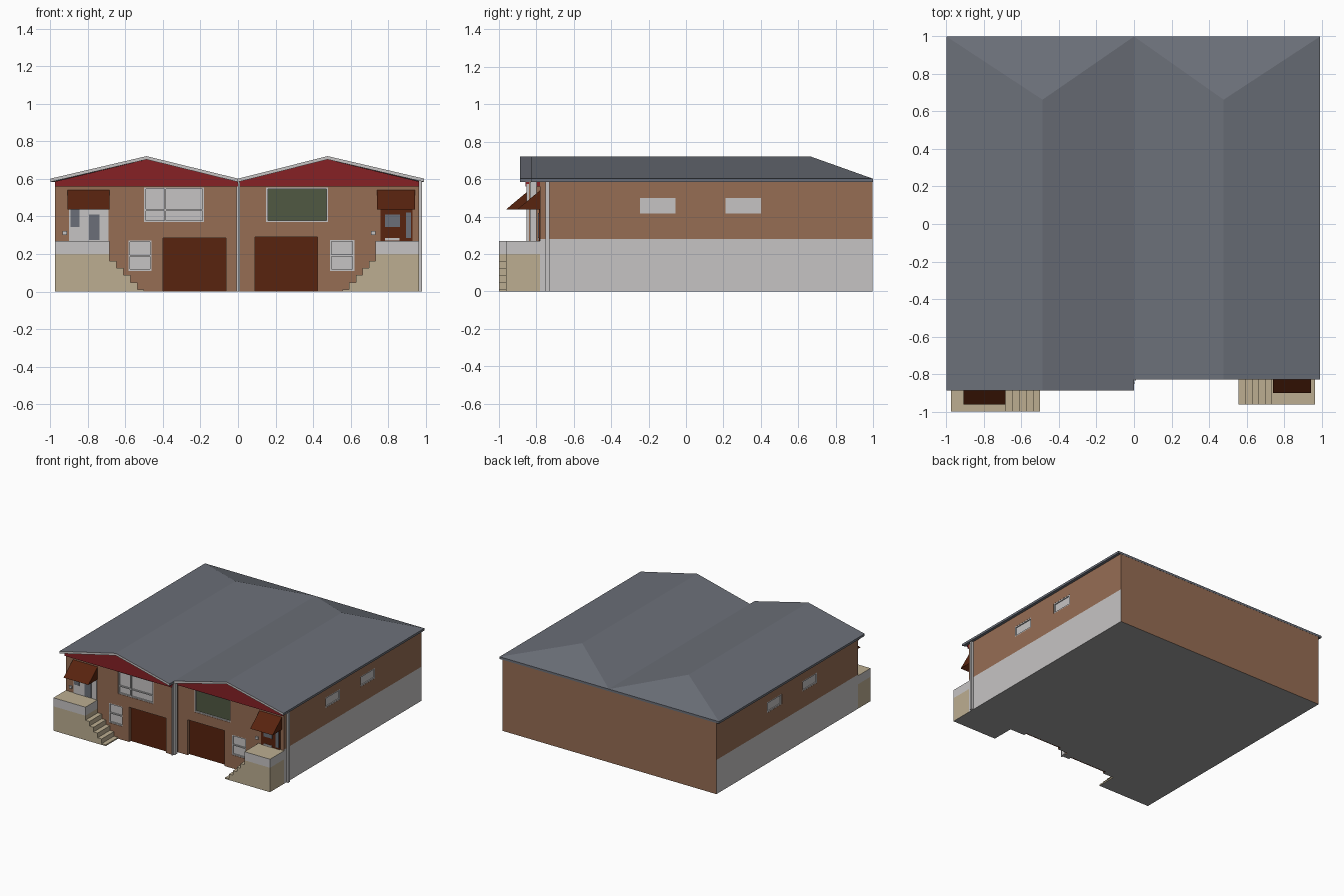
import bpy, bmesh
from mathutils import Vector

if "Cube" in bpy.data.objects:
    bpy.data.objects.remove(bpy.data.objects["Cube"])


def mat(name, r, g, b):
    m = bpy.data.materials.new(name)
    lin = [((c / 255 + 0.055) / 1.055) ** 2.4 for c in (r, g, b)]
    m.diffuse_color = (*lin, 1)
    m.use_nodes = True
    m.node_tree.nodes["Principled BSDF"].inputs["Base Color"].default_value = m.diffuse_color
    return m


BRICK = mat("brick", 150, 109, 84)
WHITE = mat("pale_grey", 198, 196, 196)
SLATE = mat("slate", 107, 111, 120)
RED = mat("dark_red", 134, 33, 37)
BROWN = mat("dark_brown", 88, 35, 14)
TAN = mat("tan", 188, 174, 145)
GREEN = mat("window_green", 80, 88, 66)
BASE = mat("base_grey", 160, 160, 160)


def finish(name, bm, *mats):
    bmesh.ops.recalc_face_normals(bm, faces=bm.faces)
    me = bpy.data.meshes.new(name)
    bm.to_mesh(me)
    bm.free()
    for m in mats:
        me.materials.append(m)
    ob = bpy.data.objects.new(name, me)
    bpy.context.collection.objects.link(ob)
    return ob


def add_prism(bm, pts, offset):
    """Extrude a flat polygon of 3D points along an offset."""
    f = bm.faces.new([bm.verts.new(p) for p in pts])
    ext = bmesh.ops.extrude_face_region(bm, geom=[f])["geom"]
    bmesh.ops.translate(bm, vec=offset, verts=[v for v in ext if isinstance(v, bmesh.types.BMVert)])


def prism(name, pts, offset, *mats):
    bm = bmesh.new()
    add_prism(bm, pts, Vector(offset))
    return finish(name, bm, *mats)


def add_box(bm, x0, x1, y0, y1, z0, z1):
    add_prism(bm, [(x0, y0, z0), (x1, y0, z0), (x1, y1, z0), (x0, y1, z0)], Vector((0, 0, z1 - z0)))


def box(name, b, m):
    bm = bmesh.new()
    add_box(bm, *b)
    return finish(name, bm, m)


YL, YR = -0.84, -0.78          # front wall of the left and right house
XL, XR = -0.975, 0.965         # outer walls

# openings: name, u0, u1, z0, z1 (u is x on the front, y on the sides)
FRONT = [("left_garage_door", -.40, -.065, 0, .285, YL), ("right_garage_door", .09, .425, 0, .29, YR),
         ("left_lower_window", -.585, -.46, .11, .272, YL), ("right_lower_window", .49, .62, .11, .275, YR),
         ("left_large_window", -.50, -.18, .37, .555, YL), ("right_large_window", .15, .48, .37, .555, YR)]
SIDE = [("left_front_side_window", -.305, -.115, XL), ("left_rear_side_window", .15, .34, XL),
        ("right_front_side_window", -.245, -.055, XR), ("right_rear_side_window", .21, .40, XR)]

# wall block, with recesses cut for doors and windows
body = prism("brick_walls", [(XL, YL, 0), (0, YL, 0), (0, YR, 0), (XR, YR, 0), (XR, .998, 0), (XL, .998, 0)],
             (0, 0, .588), BRICK, WHITE, BASE)
bm = bmesh.new()
for n, a, b, z0, z1, y in FRONT:
    depth = .03 if "garage" in n else .018
    add_box(bm, a, b, y - .05, y + depth, z0 - (.05 if z0 == 0 else 0), z1)
for n, a, b, x in SIDE:
    s = 1 if x > 0 else -1
    lo, hi = sorted((x - s * .015, x + s * .05))
    add_box(bm, lo, hi, a, b, .415, .50)
cutter = finish("opening_cutter", bm, BRICK)
cutter.hide_render = True
mod = body.modifiers.new("openings", 'BOOLEAN')
mod.operation, mod.solver, mod.object = 'DIFFERENCE', 'EXACT', cutter
me = bpy.data.meshes.new_from_object(body.evaluated_get(bpy.context.evaluated_depsgraph_get()))
body.modifiers.clear()
body.data = me
bpy.data.objects.remove(cutter)

# pale plinth on the two sides, grey underside
bm = bmesh.new()
bm.from_mesh(me)
bmesh.ops.bisect_plane(bm, geom=bm.verts[:] + bm.edges[:] + bm.faces[:],
                       plane_co=(0, 0, .28), plane_no=(0, 0, 1))
for f in bm.faces:
    c = f.calc_center_median()
    f.material_index = 0
    if c.z < .28 and abs(f.normal.x) > .9 and (c.x < XL + .002 or c.x > XR - .002):
        f.material_index = 1
    elif f.normal.z < -.9 and c.z < .001:
        f.material_index = 2
bm.to_mesh(me)
bm.free()


def frame(name, u0, u1, z0, z1, place, mullions, rail):
    """Window frame bars; place(u0, u1, z0, z1) gives box limits."""
    t = .009
    bm = bmesh.new()
    bars = [(u0, u1, z0, z0 + t), (u0, u1, z1 - t, z1), (u0, u0 + t, z0 + t, z1 - t), (u1 - t, u1, z0 + t, z1 - t)]
    bars += [(u0 + (u1 - u0) * k - t / 2, u0 + (u1 - u0) * k + t / 2, z0 + t, z1 - t) for k in mullions]
    if rail:
        zm = z0 + (z1 - z0) * rail
        bars.append((u0 + t, u1 - t, zm - t / 2, zm + t / 2))
    for b in bars:
        add_box(bm, *place(*b))
    finish(name, bm, WHITE)


# front doors of the garages and front windows
for n, a, b, z0, z1, y in FRONT:
    if "garage" in n:
        box(n, (a, b, y + .022, y + .029, z0, z1), BROWN)
        continue
    green = n == "right_large_window"
    box(n + "_pane", (a, b, y + .012, y + .017, z0, z1), GREEN if green else WHITE)
    frame(n + "_frame", a, b, z0, z1, lambda p, q, r, s: (p, q, y + .003, y + .012, r, s),
          [] if green or "lower" in n else [.35], 0 if green else (.5 if "lower" in n else .35))

# side windows
for n, a, b, x in SIDE:
    s = 1 if x > 0 else -1
    lo, hi = sorted((x - s * .014, x - s * .009))
    box(n + "_pane", (lo, hi, a, b, .415, .50), WHITE)
    lo, hi = sorted((x - s * .009, x - s * .001))
    frame(n + "_frame", a, b, .415, .50, lambda p, q, r, t: (lo, hi, p, q, r, t), [], 0)


# hipped-back, gable-front roof of each house, with pale front fascia
def roof(name, x0, x1, xr, yf):
    bm = bmesh.new()
    rings = []
    for dz in (0, -.018):
        rings.append([bm.verts.new((x, y, z + dz)) for x, y, z in (
            (x0, yf, .602), (xr, yf, .722), (x1, yf, .602), (x1, 1, .602), (xr, .663, .722), (x0, 1, .602))])
    for r in rings:
        for ids in ((0, 1, 4, 5), (1, 2, 3, 4), (3, 5, 4)):
            bm.faces.new([r[i] for i in ids])
    loop = [0, 1, 2, 3, 5]
    for i, j in zip(loop, loop[1:] + loop[:1]):
        f = bm.faces.new([rings[0][i], rings[0][j], rings[1][j], rings[1][i]])
        f.material_index = 1 if j in (1, 2) else 0
    finish(name, bm, SLATE, WHITE)


roof("left_roof", -1, 0, -.488, -.888)
roof("right_roof", 0, .992, .478, -.828)

# red gable boards
for n, x0, x1, xr, y in (("left_gable", XL, 0, -.488, YL), ("right_gable", 0, XR, .478, YR)):
    prism(n, [(x0, y - .018, .56), (x1, y - .018, .56), (x1, y - .018, .587),
              (xr, y - .018, .704), (x0, y - .018, .587)], (0, .018, 0), RED)


# porch block with steps; pale band round the top
def porch(name, outer, inner, foot, y0, y1):
    n = 5
    pts = [(outer, 0), (outer, .2), (inner, .2)]
    for i in range(n):
        xa, xb = (inner + (foot - inner) * k / n for k in (i, i + 1))
        z = .163 - .038 * i
        pts += [(xa, z), (xb, z)]
    pts.append((foot, 0))
    ob = prism(name + "_steps", [(x, y0, z) for x, z in pts], (0, y1 - y0, 0), TAN, BASE)
    for p in ob.data.polygons:
        p.material_index = 1 if p.normal.z < -.9 else 0
    x0, x1 = sorted((outer, inner))
    bm = bmesh.new()
    add_box(bm, x0, x1, y0, y1, .2, .27)
    bm.normal_update()
    top = finish(name + "_band", bm, WHITE, TAN)
    for p in top.data.polygons:
        p.material_index = 1 if p.normal.z > .9 else 0


porch("left_porch", XL, -.685, -.50, -1, YL)
porch("right_porch", XR, .733, .558, -.963, YR)

# sloped door awnings, open underneath
for n, x0, x1, y in (("left_awning", -.91, -.685, YL), ("right_awning", .742, .945, YR)):
    bm = bmesh.new()
    v = [[bm.verts.new((x, yy, z)) for yy, z in ((y, .54), (y - .122, .438), (y, .438))] for x in (x0, x1)]
    bm.faces.new((v[0][0], v[0][1], v[1][1], v[1][0]))
    for t in v:
        bm.faces.new(t)
    finish(n, bm, BROWN)


# entrance doors and their glass
def plate(name, x0, x1, z0, z1, y, layer, m):
    box(name, (x0, x1, y - .006 * layer, y - .006 * (layer - 1), z0, z1), m)


plate("left_entrance_door", -.90, -.69, .27, .50, YL, 1, WHITE)
plate("left_side_glass", -.893, -.845, .345, .47, YL, 2, SLATE)
plate("left_door_glass", -.795, -.738, .275, .41, YL, 2, SLATE)
plate("right_entrance_door", .76, .93, .27, .50, YR, 1, BROWN)
plate("right_door_glass", .785, .865, .345, .41, YR, 2, SLATE)
plate("right_door_panel", .785, .86, .272, .285, YR, 2, WHITE)
plate("right_side_glass", .895, .922, .285, .42, YR, 2, SLATE)
for n, x, y in (("left_wall_box", -.925, YL), ("right_wall_box", .722, YR)):
    box(n, (x - .012, x + .012, y - .012, y, .302, .322), WHITE)

# downpipes
box("centre_left_downpipe", (-.008, .002, YL - .012, YL, 0, .575), WHITE)
box("centre_right_downpipe", (0, .011, -.835, -.80, 0, .585), WHITE)
box("corner_downpipe", (XR, .981, -.752, -.73, 0, .588), WHITE)
